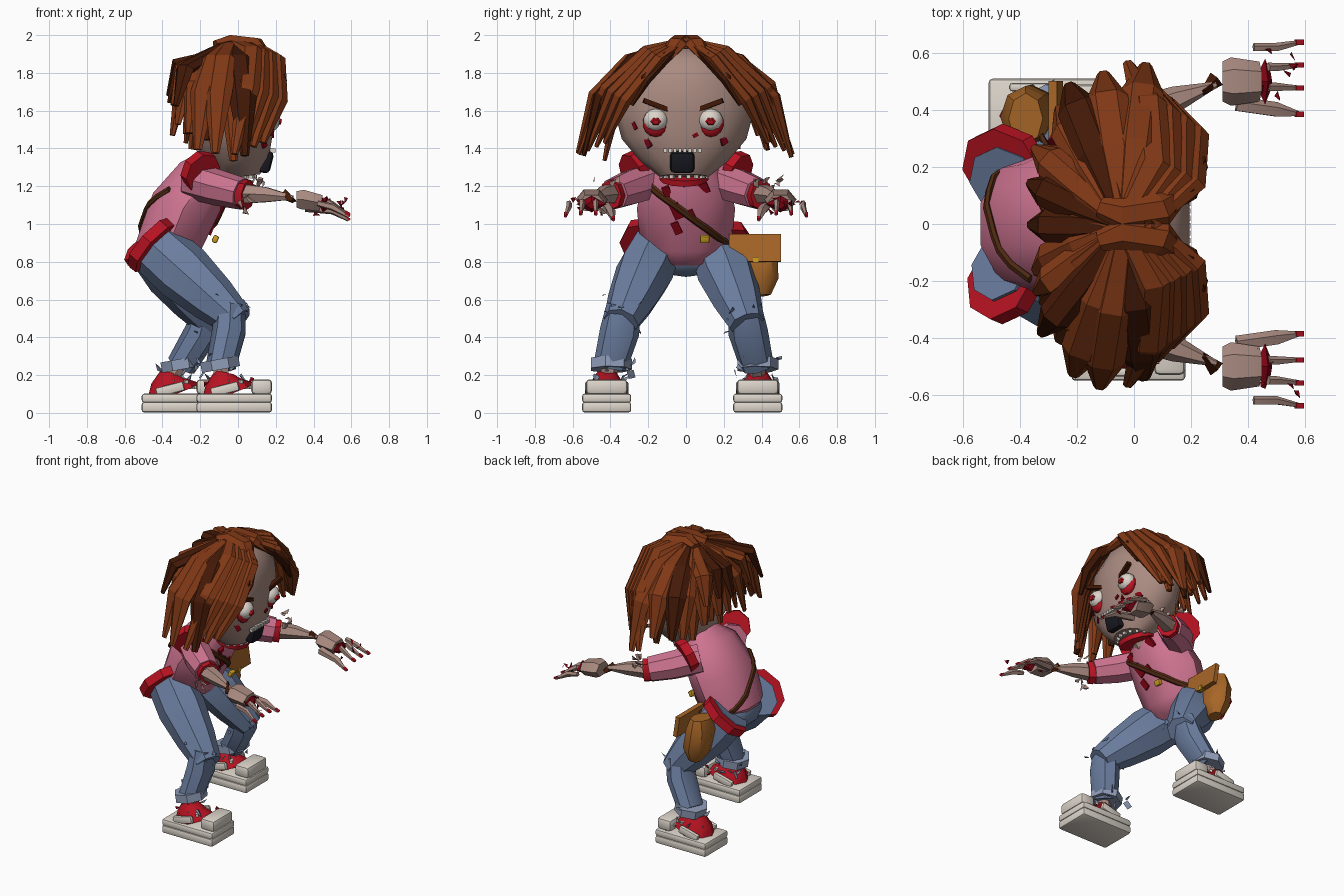
import bpy, bmesh, math, random
from mathutils import Vector as V, Euler

if "Cube" in bpy.data.objects:
    bpy.data.objects.remove(bpy.data.objects["Cube"])

random.seed(4)
PALETTE = dict(skin=(.66, .54, .50), hair=(.50, .23, .11), dark=(.27, .12, .06), pink=(.80, .45, .56),
               red=(.72, .10, .15), blood=(.50, .04, .10), denim=(.42, .49, .62), cuff=(.56, .61, .72),
               white=(.86, .83, .79), black=(.12, .12, .15), tan=(.65, .40, .17), strap=(.32, .18, .10),
               gold=(.80, .62, .15))
MATS = {}
for k, c in PALETTE.items():
    MATS[k] = bpy.data.materials.new(k)
    MATS[k].diffuse_color = (*[x ** 2.2 for x in c], 1)


def finish(name, bm, col, smooth=True):
    bmesh.ops.recalc_face_normals(bm, faces=bm.faces)
    me = bpy.data.meshes.new(name)
    bm.to_mesh(me)
    bm.free()
    me.materials.append(MATS[col])
    ob = bpy.data.objects.new(name, me)
    bpy.context.collection.objects.link(ob)
    if smooth:
        SMOOTH.append(ob)
    return ob


SMOOTH = []


def loft(name, pts, sizes, col, n=8, hint=(0, 1, 0), smooth=True):
    """Closed tube through pts; sizes are (half width along hint, half depth)."""
    bm, pts, rings = bmesh.new(), [V(p) for p in pts], []
    for i, p in enumerate(pts):
        t = (pts[min(i + 1, len(pts) - 1)] - pts[max(i - 1, 0)]).normalized()
        u = V(hint) - t * t.dot(V(hint))
        u.normalize()
        v = t.cross(u)
        a, b = sizes[i]
        rings.append([bm.verts.new(p + u * a * math.cos(k * math.tau / n) + v * b * math.sin(k * math.tau / n))
                      for k in range(n)])
    for r, s in zip(rings, rings[1:]):
        for k in range(n):
            bm.faces.new((r[k], r[(k + 1) % n], s[(k + 1) % n], s[k]))
    bm.faces.new(rings[0])
    bm.faces.new(rings[-1])
    return finish(name, bm, col, smooth)


def box(name, loc, size, col, rot=(0, 0, 0), bevel=0.0):
    bm = bmesh.new()
    bmesh.ops.create_cube(bm, size=1)
    bmesh.ops.scale(bm, vec=size, verts=bm.verts)
    if bevel:
        bmesh.ops.bevel(bm, geom=bm.edges[:], offset=bevel, segments=2, affect='EDGES', profile=.5)
    m = Euler(rot).to_matrix()
    for v in bm.verts:
        v.co = m @ v.co + V(loc)
    return finish(name, bm, col)


def ball(name, loc, size, col, seg=12):
    bm = bmesh.new()
    bmesh.ops.create_uvsphere(bm, u_segments=seg, v_segments=seg // 2 + 1, radius=1)
    for v in bm.verts:
        v.co = V([a * b for a, b in zip(v.co, size)]) + V(loc)
    return finish(name, bm, col)


def disc(name, c, axis, r, half, col):
    """Short band around a limb."""
    c, a = V(c), V(axis).normalized()
    return loft(name, [c - a * half, c + a * half], [r, r], col, 8)


def shards(name, c, spread, count, size, col):
    """Loose torn splinters around a joint."""
    bm = bmesh.new()
    for _ in range(count):
        o = V(c) + V([random.uniform(-s, s) for s in spread])
        vs = [bm.verts.new(o + V([random.uniform(-size, size) for _ in range(3)])) for _ in range(4)]
        for f in ((0, 1, 2), (0, 1, 3), (1, 2, 3), (0, 2, 3)):
            bm.faces.new([vs[i] for i in f])
    return finish(name, bm, col, False)


# torso, pelvis and head
torso = loft("shirt", [(-.34, 0, .77), (-.37, 0, .88), (-.29, 0, 1.08), (-.18, 0, 1.24), (-.12, 0, 1.33)],
             [(.12, .12), (.24, .18), (.26, .19), (.23, .16), (.12, .10)], "pink", 10)
ball("pelvis", (-.41, 0, .84), (.13, .24, .12), "denim", 10)
head = loft("head", [(.01, -.01, 1.25), (.0, -.01, 1.33), (-.02, -.01, 1.45), (-.03, -.01, 1.6), (-.03, -.01, 1.75),
                     (-.03, -.01, 1.87), (-.03, -.01, 1.93)],
            [(.13, .11), (.23, .17), (.33, .21), (.37, .23), (.34, .23), (.24, .18), (.09, .08)], "skin", 14)
loft("neck", [(-.12, -.01, 1.25), (-.03, -.01, 1.36)], [(.09, .09)] * 2, "skin")
loft("choker", [(-.04, -.01, 1.235), (-.03, -.01, 1.265)], [(.13, .12)] * 2, "red", 12)
bpy.context.view_layer.update()


def hit(ob, y, z, front=True):
    s = 1 if front else -1
    ok, p, nrm, _ = ob.ray_cast(V((s * 2, y, z)), V((-s, 0, 0)))
    return (p, nrm) if ok else None


# face
for y in (-.16, .13):
    s = 1 if y > 0 else -1
    ball("eye_socket", (.16, y, 1.535), (.04, .07, .075), "red")
    ball("eye", (.17, y, 1.55), (.055, .065, .06), "white")
    loft("iris", [(.205, y, 1.545), (.23, y, 1.54)], [(.038, .03), (.018, .014)], "red", 6)
    box("eyebrow", (.19, y, 1.63), (.03, .14, .025), "dark", (s * .35, 0, s * -.2))
box("mouth", (.145, -.02, 1.33), (.07, .13, .12), "black", (0, .25, 0), .025)
for i in range(8):
    box("upper_tooth", (.185, -.11 + i * .026, 1.39), (.025, .018, .022), "white")
    a = math.radians(-70 + i * 20)
    box("choker_bead", (-.035 + .125 * math.cos(a), -.01 + .125 * math.sin(a), 1.25), (.02, .02, .02), "white", (0, 0, a))
for y, z, w, h in ((-.2, 1.43, .03, .05), (.2, 1.44, .04, .04), (-.27, 1.52, .02, .04), (.05, 1.47, .03, .02)):
    p = hit(head, y, z)
    if p:
        box("face_stain", p[0], (.015, w, h), "blood", (.5, 0, math.atan2(p[1].y, p[1].x)))

# shirt stains and bag strap
for y, z, w, h in ((-.05, 1.07, .05, .09), (-.05, .98, .04, .07), (.03, 1.05, .03, .06), (.09, 1.2, .05, .08), (-.1, 1.17, .04, .06)):
    p = hit(torso, y, z)
    if p:
        box("shirt_stain", p[0], (.02, w, h), "blood", (.4, .4, 0))
for front in (True, False):
    path = []
    for i in range(9):
        f = i / 8
        p = hit(torso, -.19 + .4 * f, (1.2 if front else 1.18) - .3 * f, front)
        if p:
            path.append(p[0] + p[1] * .008)
    path.append(V((-.33, .31, .88)))
    loft("bag_strap", path, [(.02, .012)] * len(path), "strap", 6, (.3, .5, .8))
box("strap_clasp", (-.12, .1, .92), (.03, .05, .04), "gold", (0, .4, 0), .008)

# shoulder bag
loft("bag_body", [(-.35, .40, .62), (-.36, .39, .70), (-.38, .375, .84), (-.38, .37, .92)],
     [(.05, .04), (.1, .09), (.11, .09), (.09, .06)], "tan", 8)
box("bag_flap", (-.275, .365, .872), (.03, .275, .145), "tan", (0, -.15, 0))
box("bag_clasp", (-.26, .37, .81), (.03, .03, .03), "gold")

# arms and hands
for s in (-1, 1):
    disc("shoulder_band", (-.2, s * .27, 1.28), (.5, s * .75, -.35), (.10, .11), .03, "red")
    loft("sleeve", [(-.24, s * .18, 1.23), (-.1, s * .30, 1.19), (.02, s * .38, 1.16)],
         [(.1, .1), (.1, .095), (.085, .085)], "pink")
    disc("sleeve_cuff", (.035, s * .39, 1.155), (.8, s * .5, -.1), (.07, .08), .022, "red")
    loft("forearm", [(.02, s * .39, 1.16), (.15, s * .44, 1.155), (.29, s * .49, 1.14)],
         [(.06, .06), (.045, .045), (.01, .012)], "skin", 6)
    loft("wrist_splinter", [(.24, s * .46, 1.16), (.29, s * .51, 1.12)], [(.03, .01), (.01, .03)], "dark", 4, (0, 0, 1), False)
    loft("palm", [(.31, s * .5, 1.13), (.34, s * .5, 1.13), (.44, s * .5, 1.11)],
         [(.07, .05), (.085, .06), (.07, .05)], "skin", 6)
    loft("knuckle_wound", [(.44, s * .5, 1.11), (.46, s * .5, 1.105), (.48, s * .5, 1.1)],
         [(.04, .02), (.08, .045), (.03, .02)], "blood", 4, (0, 1, 0), False)
    for dy, x0, dz, w in ((.12, .42, 0, .016), (.05, .47, .01, .016), (-.02, .47, .01, .016), (-.1, .36, -.02, .028)):
        yy = s * (.5 + dy)
        loft("finger", [(x0, yy + s * .02 * (dy < -.05), 1.11 + dz), (.5, yy, 1.09 + dz), (.585, yy + s * dy * .15, 1.04 + dz)],
             [(w, w), (w, .02), (.008, .008)], "skin", 5)
        box("fingernail", (.58, yy + s * dy * .15, 1.05 + dz), (.03, .018, .012), "red", (0, .5, 0))
    shards("arm_splinters", (.07, s * .43, 1.16), (.06, .07, .09), 9, .028, "skin")
    shards("hand_splinters", (.5, s * .53, 1.1), (.09, .09, .05), 7, .02, "blood")

# legs and shoes: y sign, knee, ankle, shoe centre x
for s, knee, ankle, cx, cy in ((-1, (-.03, -.33, .51), (-.09, -.40, .25), -.02, -.42),
                               (1, (-.15, .31, .50), (-.30, .375, .25), -.31, .38)):
    hip = V((-.43, s * .16, .87))
    k, a = V(knee), V(ankle)
    disc("hip_band", hip + V((-.02, s * .04, .02)), k - hip, (.15, .17), .03, "red")
    loft("thigh", [hip - (k - hip) * .1, hip.lerp(k, .35), hip.lerp(k, .75), k + (k - hip) * .08],
         [(.13, .15), (.155, .16), (.13, .13), (.095, .09)], "denim")
    loft("shin", [k + V((-.01, 0, .06)), k.lerp(a, .3), a], [(.09, .08), (.105, .09), (.09, .08)], "denim")
    loft("trouser_cuff", [a + V((-.01, 0, .035)), a + V((0, 0, -.02))], [(.115, .105)] * 2, "cuff", 7)
    loft("ankle", [a, (cx - .07, cy, .15)], [(.045, .045)] * 2, "skin", 6)
    loft("shoe_upper", [(cx - .05, cy, .215), (cx - .06, cy, .17), (cx - .03, cy, .095)],
         [(.05, .05), (.08, .09), (.11, .16)], "red", 8)
    for z in (.03, .078):
        box("shoe_sole", (cx, cy, z), (.4, .26, .048 if z > .05 else .056), "white", (0, 0, 0), .014)
    box("toe_cap", (cx + .145, cy, .138), (.11, .22, .08), "white", (0, 0, 0), .02)
    for e in (-1, 1):
        box("shoe_side", (cx - .05, cy + e * .10, .125), (.15, .03, .05), "white", (0, -.25, 0), .01)
        for x in (0, .05):
            box("shoe_lace", (cx + x, cy, .165 - x * .6), (.02, .16, .018), "white", (0, 0, e * .5))
    shards("cuff_splinters", a + V((0, 0, -.02)), (.12, .12, .06), 12, .028, "cuff")
    shards("knee_splinters", k, (.1, .1, .12), 8, .02, "denim")
    shards("shoe_stains", (cx, cy, .13), (.16, .12, .05), 9, .022, "blood")


# hair: locks falling from the crown, each a flat tapered prism
def lock(pts, w, col="hair"):
    side = (V(pts[-1]) - V(pts[0])).cross(V((0, 0, 1))).normalized()
    loft("hair_lock", pts, [(w * .6, .025), (w, .035), (w, .035), (w * .3, .012)], col, 6, side, False)


def ring(angles, reach, tip, w, top=1.95):
    for d in angles:
        t = math.radians(d + random.uniform(-6, 6))
        c, q = math.cos(t), math.sin(t)
        dx = math.copysign(abs(c) ** .7, c) * (.24 if c > 0 else .33)
        r = reach * random.uniform(.93, 1.04)
        zt = tip + random.uniform(-.05, .06) + .1 * max(0, -c)
        pt = lambda f, z: (-.03 + dx * f * r, -.01 + .56 * q * f * r, z)
        lock([pt(.08, top), pt(.52, top - .08), pt(.84, .45 * top + .55 * zt + .05), pt(1, zt)], w,
             "hair" if random.random() < .8 else "dark")


ring(range(62, 300, 17), 1.0, 1.40, .075)
ring(range(72, 290, 22), .80, 1.37, .07, 1.92)
ring(range(150, 215, 16), 1.08, 1.55, .06, 1.95)
for s in (-1, 1):
    for o in range(4):
        lock([(.05 - o * .03, s * .01, 1.965), (.19 - o * .04, s * (.15 + o * .02), 1.87 + o * .015),
              (.20 - o * .05, s * (.32 + o * .035), 1.66 + o * .02), (.13 - o * .05, s * (.43 + o * .045), 1.43 - o * .02)],
             .065)
    lock([(.05, s * .03, 1.95), (.18, s * .12, 1.88), (.215, s * .22, 1.77), (.21, s * .29, 1.63)], .05, "dark")
    lock([(-.12, s * .06, 1.95), (-.04, s * .03, 1.97), (.10, s * .05, 1.955), (.2, s * .13, 1.84)], .06)
for e in (-1, 1):
    ball("hair_bow", (-.26, .12 + e * .045, 1.84), (.03, .045, .035), "red", 8)

# smooth rounded parts, keep hard edges
bpy.ops.object.select_all(action='DESELECT')
for ob in SMOOTH:
    ob.select_set(True)
bpy.context.view_layer.objects.active = SMOOTH[0]
bpy.ops.object.shade_smooth_by_angle(angle=math.radians(40))

for m in bpy.data.materials:
    if m.users and not m.is_grease_pencil:
        m.use_nodes = True
        m.node_tree.nodes["Principled BSDF"].inputs["Base Color"].default_value = m.diffuse_color
